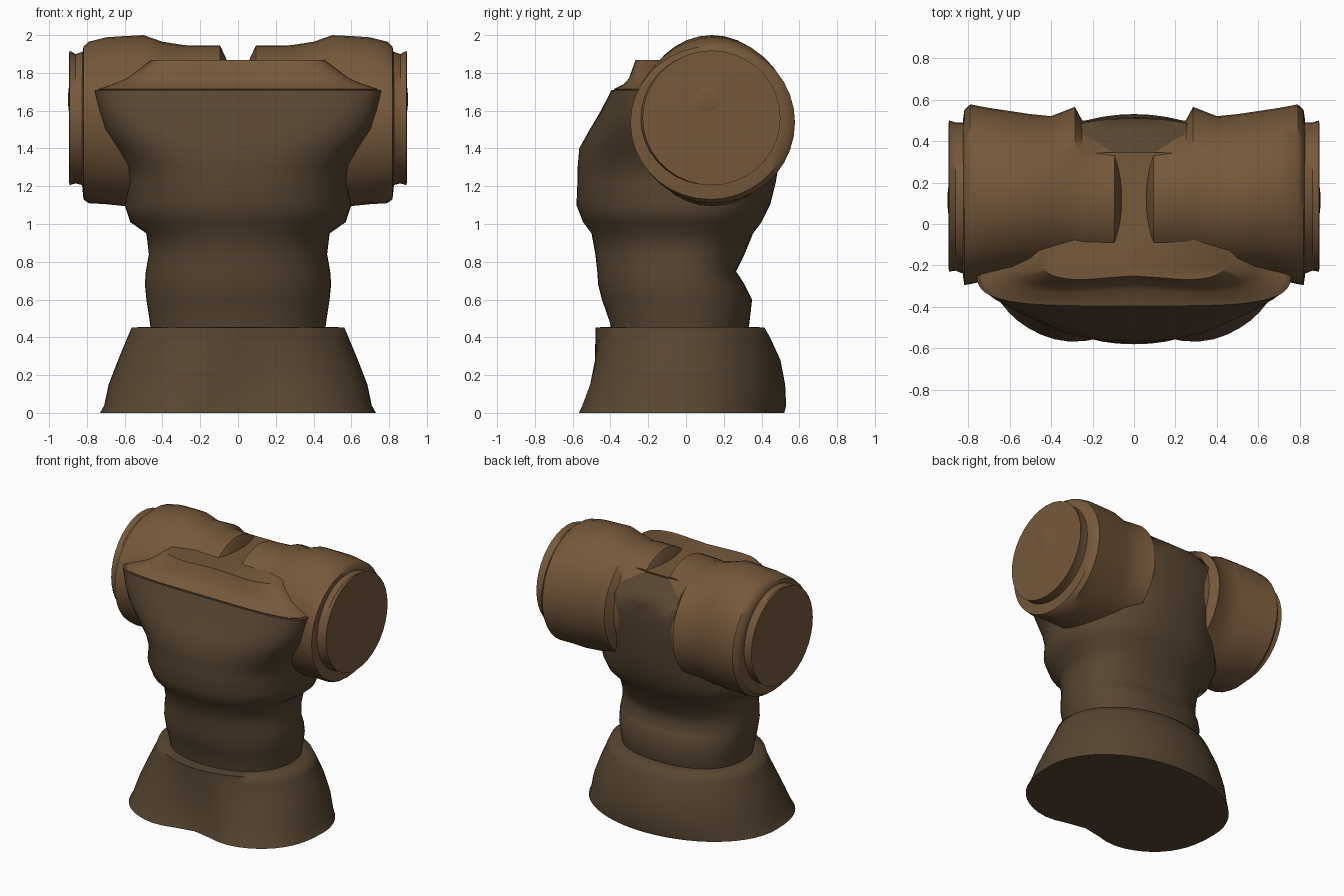
import bpy, bmesh, math


def material(name, rgb):
    m = bpy.data.materials.new(name)
    m.diffuse_color = (*rgb, 1)
    return m


DARK = material("dark brown cloth", (0.096, 0.060, 0.030))
LIGHT = material("tan brown leather", (0.180, 0.099, 0.043))


def finish(bm, name, mat, angle):
    bmesh.ops.recalc_face_normals(bm, faces=bm.faces)
    me = bpy.data.meshes.new(name)
    bm.to_mesh(me)
    bm.free()
    me.materials.append(mat)
    ob = bpy.data.objects.new(name, me)
    bpy.context.collection.objects.link(ob)
    bpy.ops.object.select_all(action='DESELECT')
    ob.select_set(True)
    bpy.context.view_layer.objects.active = ob
    bpy.ops.object.shade_smooth_by_angle(angle=math.radians(angle))
    return ob


def loft(name, rings, mat, angle=40):
    """Skin a list of equal-length point rings and cap both ends."""
    bm = bmesh.new()
    vr = [[bm.verts.new(p) for p in r] for r in rings]
    n = len(vr[0])
    for a, b in zip(vr, vr[1:]):
        for i in range(n):
            j = (i + 1) % n
            bm.faces.new((a[i], a[j], b[j], b[i]))
    bm.faces.new(vr[0])
    bm.faces.new(vr[-1])
    return finish(bm, name, mat, angle)


def power(v, n):
    return math.copysign(abs(v) ** (2 / n), v)


def slice_z(z, half, front, back, mid, n=2.2, dent=0.0, back_n=2.3, count=56):
    """Horizontal rounded outline; squareness n in front, back_n behind, hollow at the front."""
    pts = []
    for i in range(count):
        t = 2 * math.pi * i / count
        k = back_n if math.sin(t) > 0 else n
        c, s = power(math.cos(t), k), power(math.sin(t), k)
        y = mid + s * ((back - mid) if s > 0 else (mid - front))
        x = half * c
        if s < 0:
            y += dent * math.exp(-(x / 0.22) ** 2)
        pts.append((x, y, z))
    return pts


def slice_x(x, y0, y1, z0, z1, count=36):
    """Upright oval outline across an arm."""
    cy, cz = (y0 + y1) / 2, (z0 + z1) / 2
    return [(x, cy + (y1 - y0) / 2 * math.cos(t), cz + (z1 - z0) / 2 * math.sin(t))
            for t in (2 * math.pi * i / count for i in range(count))]


# Flared skirt with a hollow between two lobes in its front edge
loft("skirt", [slice_z(*r, 2.0) for r in (
    (0.00, 0.73, -0.605, 0.52, -0.02, 2.6, 0.09),
    (0.04, 0.708, -0.585, 0.53, -0.02, 2.6, 0.08),
    (0.15, 0.685, -0.545, 0.525, -0.02, 2.4, 0.06),
    (0.28, 0.635, -0.51, 0.50, -0.02, 2.2, 0.03),
    (0.40, 0.585, -0.485, 0.445, -0.02, 2.0, 0.005),
    (0.452, 0.563, -0.48, 0.415, -0.02, 2.0, 0.0),
    (0.456, 0.47, -0.41, 0.34, -0.02, 2.1, 0.0))], DARK, 75)

# Torso with waist folds, widening to the chest and tapering at the upper back
loft("torso", [slice_z(*r) for r in (
    (0.40, 0.46, -0.40, 0.32, -0.02),
    (0.47, 0.465, -0.40, 0.335, -0.02),
    (0.60, 0.485, -0.445, 0.35, -0.02),
    (0.68, 0.493, -0.465, 0.31, -0.02),
    (0.75, 0.488, -0.47, 0.265, -0.02),
    (0.84, 0.472, -0.48, 0.31, -0.02),
    (0.95, 0.485, -0.50, 0.355, -0.02),
    (1.01, 0.57, -0.545, 0.40, -0.02),
    (1.10, 0.60, -0.58, 0.445, -0.02),
    (1.22, 0.575, -0.575, 0.475, -0.05, 2.25),
    (1.31, 0.59, -0.573, 0.49, -0.09, 2.3),
    (1.40, 0.645, -0.565, 0.50, -0.13, 2.35),
    (1.50, 0.71, -0.51, 0.51, -0.17, 2.7),
    (1.60, 0.74, -0.45, 0.515, -0.19, 3.2),
    (1.709, 0.76, -0.395, 0.51, -0.20, 4.0),
    (1.711, 0.60, -0.22, 0.51, 0.0, 2.8),
    (1.78, 0.50, -0.15, 0.46, 0.1, 2.8),
    (1.855, 0.40, -0.05, 0.35, 0.15, 2.8))], DARK, 62)

# Yoke over the chest and between the shoulders
loft("yoke", [slice_z(*r, 4) for r in (
    (1.69, 0.72, -0.365, 0.28, -0.20, 3.8, 0.0),
    (1.714, 0.74, -0.382, 0.29, -0.20, 4.0, 0.0),
    (1.74, 0.66, -0.335, 0.30, -0.18, 4.0, 0.02),
    (1.77, 0.59, -0.31, 0.31, -0.15, 4.0, 0.03),
    (1.867, 0.46, -0.28, 0.345, -0.10, 4.0, 0.03))], LIGHT)

# Short sleeves, cuffs and cut ends on both sides
for side, s in (("left", -1), ("right", 1)):
    loft(side + "_sleeve", [slice_x(s * r[0], *r[1:]) for r in (
        (0.06, -0.20, 0.44, 1.25, 1.87),
        (0.095, -0.23, 0.47, 1.18, 1.945),
        (0.25, -0.235, 0.50, 1.16, 1.945),
        (0.285, -0.24, 0.565, 1.14, 1.947),
        (0.40, -0.25, 0.52, 1.11, 1.965),
        (0.50, -0.255, 0.53, 1.10, 2.00),
        (0.60, -0.26, 0.545, 1.095, 1.995),
        (0.70, -0.27, 0.56, 1.105, 1.988),
        (0.79, -0.29, 0.577, 1.11, 1.965),
        (0.818, -0.295, 0.55, 1.13, 1.94),
        (0.825, -0.25, 0.50, 1.20, 1.90))], LIGHT)
    loft(side + "_cuff", [slice_x(s * r[0], *r[1:]) for r in (
        (0.80, -0.25, 0.49, 1.20, 1.92),
        (0.86, -0.225, 0.49, 1.215, 1.90),
        (0.893, -0.23, 0.50, 1.205, 1.918),
        (0.895, -0.17, 0.44, 1.27, 1.86))], LIGHT)
    # Shallow round bump on the end of the arm
    bm = bmesh.new()
    bmesh.ops.create_uvsphere(bm, u_segments=16, v_segments=10, radius=1)
    for v in bm.verts:
        v.co = (s * 0.885 + v.co.x * 0.015, 0.115 + v.co.y * 0.09, 1.66 + v.co.z * 0.09)
    finish(bm, side + "_arm_bump", LIGHT, 40)
